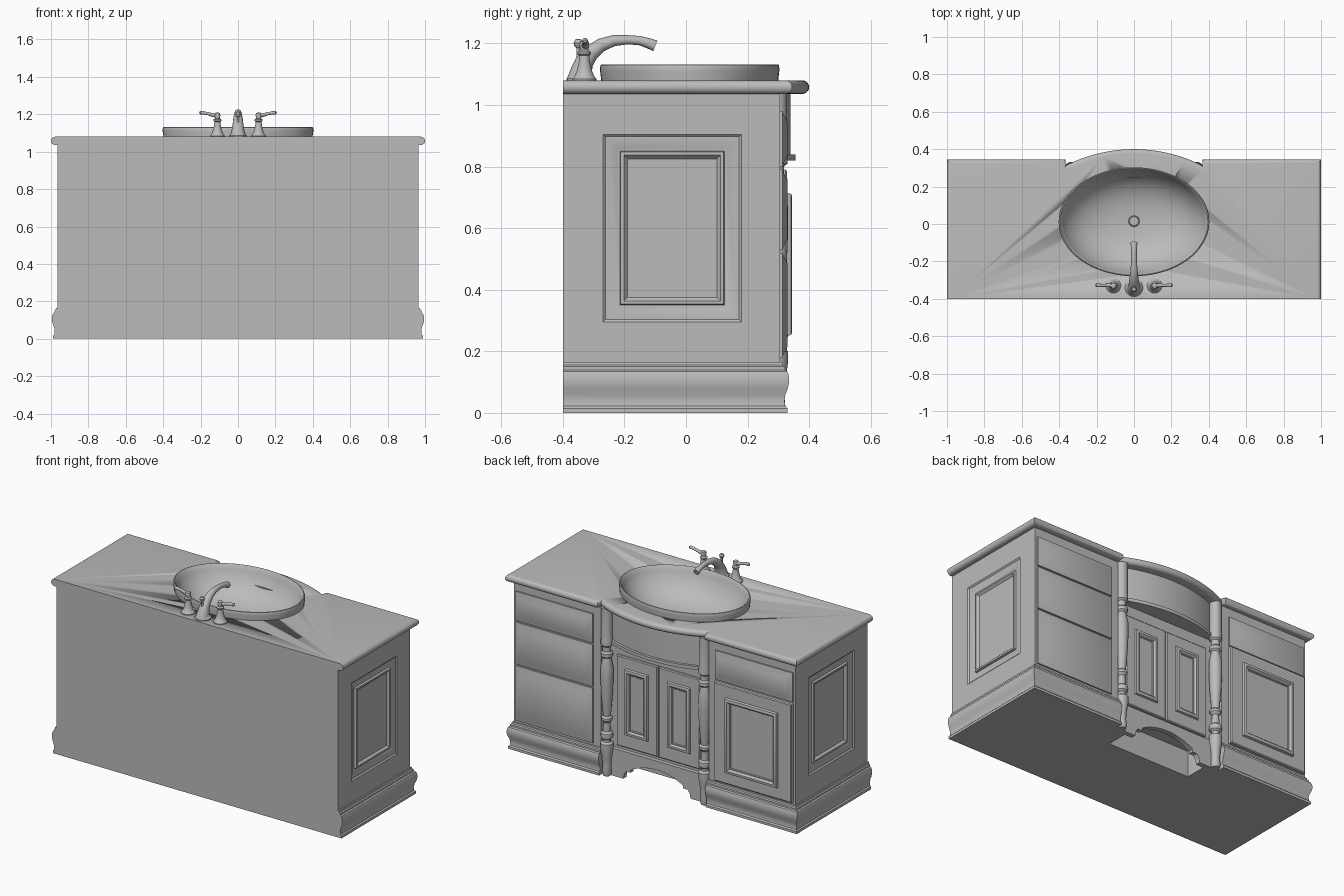
import bpy, bmesh, math
from mathutils import Vector

if "Cube" in bpy.data.objects:
    bpy.data.objects.remove(bpy.data.objects["Cube"], do_unlink=True)

grey = bpy.data.materials.new("plain grey")
grey.use_nodes = True
grey.diffuse_color = (0.5, 0.5, 0.5, 1)
grey.node_tree.nodes["Principled BSDF"].inputs["Base Color"].default_value = (0.5, 0.5, 0.5, 1)


def loft(name, rings, first=True, last=True):
    """Bridge closed rings of points and cap the ends."""
    bm = bmesh.new()
    loops = [[bm.verts.new(p) for p in ring] for ring in rings]
    n = len(loops[0])
    for a, b in zip(loops, loops[1:]):
        for i in range(n):
            j = (i + 1) % n
            bm.faces.new((a[i], a[j], b[j], b[i]))
    if first:
        bm.faces.new(loops[0][::-1])
    if last:
        bm.faces.new(loops[-1])
    bmesh.ops.recalc_face_normals(bm, faces=bm.faces)
    mesh = bpy.data.meshes.new(name)
    bm.to_mesh(mesh)
    bm.free()
    mesh.materials.append(grey)
    ob = bpy.data.objects.new(name, mesh)
    bpy.context.collection.objects.link(ob)
    bpy.ops.object.select_all(action='DESELECT')
    ob.select_set(True)
    bpy.context.view_layer.objects.active = ob
    bpy.ops.object.shade_smooth_by_angle(angle=math.radians(35))
    return ob


def prism(name, plan, z0, z1, **caps):
    return loft(name, [[(x, y, z) for x, y in plan] for z in (z0, z1)], **caps)


def ellipse(cx, cy, z, rx, ry, n):
    return [(cx + rx * math.cos(t), cy + ry * math.sin(t), z)
            for t in (2 * math.pi * i / n for i in range(n))]


def lathe(name, x, y, profile, n=24):
    return loft(name, [ellipse(x, y, z, r, r, n) for r, z in profile])


def tube(name, path, radii, n=16):
    """Round bar along a path, tapered by radii."""
    pts = [Vector(p) for p in path]
    side = (pts[-1] - pts[0]).cross(Vector((0, 0, 1))).normalized()
    rings = []
    for i, p in enumerate(pts):
        d = (pts[min(i + 1, len(pts) - 1)] - pts[max(i - 1, 0)]).normalized()
        up = side.cross(d)
        rings.append([p + radii[i] * (side * math.cos(t) + up * math.sin(t))
                      for t in (2 * math.pi * k / n for k in range(n))])
    return loft(name, rings)


def panel(name, place, steps):
    """Moulded panel: nested rectangles (rect, inset, depth), back to face."""
    rings = []
    for (u0, u1, v0, v1), i, d in steps:
        rings.append([place(u, v, d) for u, v in
                      ((u0 + i, v0 + i), (u1 - i, v0 + i), (u1 - i, v1 - i), (u0 + i, v1 - i))])
    return loft(name, rings)


def facing(u, v, d):
    return (u, d, v)


def arc(half, peak, radius, n=28):
    """Bowed edge from +half to -half, highest at the middle."""
    a = math.asin(half / radius)
    return [(radius * math.sin(t), peak - radius + radius * math.cos(t))
            for t in (a - 2 * a * i / n for i in range(n + 1))]


# Cabinet carcass with a set-back middle
prism("cabinet_body", [(-.93, -.4), (.93, -.4), (.93, .305), (.37, .305), (.37, .26),
                       (-.37, .26), (-.37, .305), (-.93, .305)], .16, 1.04, last=False)

# Side walls with recessed moulded panels
wall, field = (-.4, .305, .16, 1.04), (-.27, .18, .295, .905)
for side, s in (("left", 1), ("right", -1)):
    panel(side + "_side_panel", lambda u, v, d: (s * d, u, v),
          [(wall, 0, .93), (wall, 0, .965), (field, 0, .965), (field, .008, .958),
           (field, .02, .958), (field, .045, .947), (field, .055, .947), (field, .058, .959),
           (field, .068, .96), (field, .075, .952), (field, .08, .947)])

# Base moulding around each side cabinet
base_profile = [(.024, 0), (.024, .015), (.017, .022), (.015, .04), (.018, .06), (.026, .08),
                (.03, .1), (.029, .12), (.024, .135), (.016, .14), (.016, .15), (.01, .155), (.008, .165), (0, .165)]
for side, s in (("left", 1), ("right", -1)):
    loft(side + "_base_moulding",
         [[(s * x, y, z) for x, y in ((.365, -.4), (.965 + o, -.4), (.965 + o, .305 + o), (.365, .305 + o))]
          for o, z in base_profile])

# Middle base with toe space, and arched valance in front
prism("middle_base", [(-.365, -.4), (.365, -.4), (.365, .26), (.28, .26), (.28, .125),
                      (-.28, .125), (-.28, .26), (-.365, .26)], 0, .165)
arch = [(x, z) for x, z in arc(.18, .115, .36, 16)]
outline = ([(-.365, .17), (.365, .17), (.365, 0), (.23, 0), (.225, .03), (.21, .05), (.18, .05)]
           + arch + [(-.18, .05), (-.21, .05), (-.225, .03), (-.23, 0), (-.365, 0)])
loft("arched_valance", [[(x, y, z) for x, z in outline] for y in (.255, .285)])

# Drawer fronts with raised fields
drawers = [("left_top_drawer", 1, .8, .98), ("left_middle_drawer", 1, .53, .79),
           ("left_bottom_drawer", 1, .18, .52), ("right_drawer", -1, .8, .98)]
for name, s, z0, z1 in drawers:
    r = (.42, .95, z0, z1) if s > 0 else (-.95, -.42, z0, z1)
    panel(name, facing, [(r, 0, .3), (r, 0, .314), (r, .008, .316), (r, .036, .33)])


def door(name, r, f, y, rise):
    """Slab door with a raised moulded frame."""
    panel(name, facing, [(r, 0, y - .025), (r, 0, y - .005), (r, .005, y), (f, 0, y),
                         (f, .004, y + rise * .8), (f, .012, y + rise), (f, .02, y + rise),
                         (f, .03, y + rise * .3), (f, .035, y + rise * .3), (f, .038, y)])


door("right_door", (-.95, -.42, .18, .79), (-.86, -.5, .25, .715), .328, .017)
door("middle_left_door", (.003, .285, .19, .75), (.065, .225, .27, .68), .275, .014)
door("middle_right_door", (-.285, -.003, .19, .75), (-.225, -.065, .27, .68), .275, .014)

# Bowed apron with bottom lip
for name, extra, z0, z1 in (("bowed_apron", 0, .82, 1.04), ("apron_lip", .016, .82, .84)):
    prism(name, [(-.33, .25), (.33, .25)] + arc(.33, .34 + extra, .813 + extra), z0, z1)

# Turned posts
post = [(.022, 0), (.028, .02), (.024, .06), (.028, .11), (.036, .16), (.036, .2), (.022, .21),
        (.022, .225), (.034, .235), (.036, .25), (.034, .265), (.022, .275), (.02, .33),
        (.032, .345), (.032, .36), (.022, .37), (.025, .4), (.033, .5), (.037, .6), (.036, .67),
        (.026, .72), (.024, .73), (.034, .74), (.034, .76), (.024, .77), (.024, .8),
        (.035, .81), (.035, .84), (.033, .85), (.033, 1.04)]
for side, s in (("left", 1), ("right", -1)):
    lathe(side + "_post", s * .335, .295, post)


# Countertop with rounded edge and bowed middle
def counter_plan(i):
    half = [(1 - i, -.4), (1 - i, .345 - i), (.365 + i, .345 - i)]
    bow = arc(.365, .4 - i, .805 - i)
    return half + bow + [(-x, y) for x, y in half[::-1]]


r = .022
counter = loft("countertop", [[(x, y, 1.058 + r * math.sin(t)) for x, y in counter_plan(r - r * math.cos(t))]
                              for t in (math.pi * (k / 10 - .5) for k in range(11))])
cutter = loft("basin_cutter", [ellipse(0, .012, z, .385, .279, 64) for z in (1, 1.2)])
cutter.hide_render = True
cut = counter.modifiers.new("basin_hole", 'BOOLEAN')
cut.operation = 'DIFFERENCE'
cut.object = cutter
bpy.context.view_layer.objects.active = counter
bpy.ops.object.modifier_apply(modifier=cut.name)
bpy.data.objects.remove(cutter, do_unlink=True)

# Oval basin and drain
bowl = [(.985, 1.06), (.99, 1.085), (1, 1.11), (1, 1.122), (.994, 1.13), (.98, 1.132), (.968, 1.128),
        (.94, 1.1), (.89, 1.065), (.8, 1.025), (.68, .99), (.5, .962), (.3, .948), (.05, .942)]
loft("basin", [ellipse(0, .012, z, .403 * k, .291 * k, 64) for k, z in bowl], first=False)
lathe("drain", 0, .015, [(.03, .935), (.03, .95), (.026, .953), (.024, .949)])

# Tap spout and lift knob
lathe("spout_foot", 0, -.34, [(.048, 1.078), (.048, 1.086), (.042, 1.092), (.036, 1.1)])
tube("spout", [(0, -.345, 1.08), (0, -.34, 1.11), (0, -.33, 1.14), (0, -.308, 1.17), (0, -.275, 1.195),
               (0, -.235, 1.209), (0, -.19, 1.212), (0, -.15, 1.209), (0, -.12, 1.2), (0, -.1, 1.192)],
     [.042, .035, .03, .026, .022, .018, .015, .015, .017, .018])
lathe("lift_knob", 0, -.35, [(.006, 1.09), (.006, 1.185), (.013, 1.192), (.015, 1.202), (.01, 1.212), (.004, 1.214)], 16)

# Tap handles with levers
handle = [(.04, 1.078), (.04, 1.085), (.034, 1.09), (.025, 1.11), (.018, 1.14), (.016, 1.16),
          (.022, 1.165), (.022, 1.172), (.013, 1.178), (.016, 1.195), (.014, 1.206), (.006, 1.21)]
for side, s in (("left", 1), ("right", -1)):
    lathe(side + "_handle", s * .11, -.33, handle)
    tube(side + "_lever", [(s * x, -.328, z) for x, z in
                           ((.11, 1.192), (.135, 1.196), (.16, 1.203), (.185, 1.208), (.2, 1.208), (.207, 1.207))],
         [.012, .01, .008, .009, .01, .005], 12)
